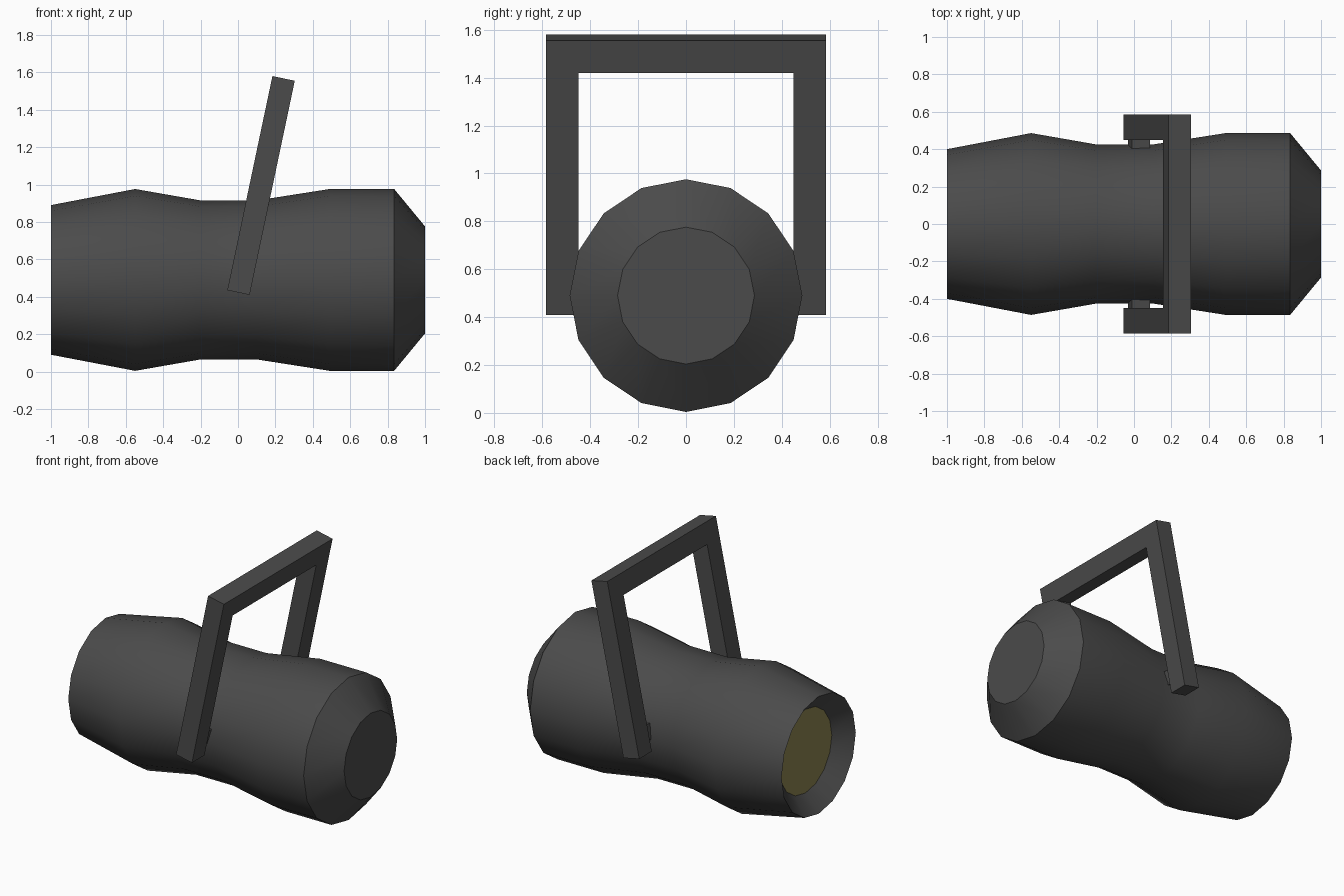
import bpy, bmesh, math
from mathutils import Matrix, Vector

if "Cube" in bpy.data.objects:
    bpy.data.objects.remove(bpy.data.objects["Cube"])

AXIS_Z, SIDES = 0.49, 16

def material(name, color):
    m = bpy.data.materials.new(name)
    m.diffuse_color = (*color, 1)
    m.use_nodes = True
    m.node_tree.nodes["Principled BSDF"].inputs["Base Color"].default_value = m.diffuse_color
    return m

dark = material("dark_metal", (0.07, 0.07, 0.07))
glass = material("lens_yellow", (0.26, 0.23, 0.08))

def finish(bm, name, mat):
    me = bpy.data.meshes.new(name)
    bm.to_mesh(me)
    bm.free()
    me.materials.append(mat)
    ob = bpy.data.objects.new(name, me)
    bpy.context.collection.objects.link(ob)
    return ob

def ring(bm, x, r):
    return [bm.verts.new((x, r * math.sin(2 * math.pi * i / SIDES),
                          AXIS_Z + r * math.cos(2 * math.pi * i / SIDES)))
            for i in range(SIDES)]

# Housing: lathed shell from the recessed reflector, over the rim, to the back cap
profile = [(-0.90, 0.285), (-1.0, 0.40), (-0.55, 0.486), (-0.20, 0.425),
           (0.10, 0.425), (0.49, 0.486), (0.835, 0.486), (1.0, 0.286)]
bm = bmesh.new()
rings = [ring(bm, x, r) for x, r in profile]
for a, b in zip(rings, rings[1:]):
    for i in range(SIDES):
        j = (i + 1) % SIDES
        bm.faces.new((a[i], a[j], b[j], b[i]))
cap = bm.faces.new(rings[-1])
bm.normal_update()
if cap.normal.x < 0:
    cap.normal_flip()
bmesh.ops.recalc_face_normals(bm, faces=bm.faces)
housing = finish(bm, "lamp_housing", dark)
bpy.context.view_layer.objects.active = housing
housing.select_set(True)
bpy.ops.object.shade_smooth_by_angle(angle=math.radians(30))

# Lens disc closing the reflector
bm = bmesh.new()
face = bm.faces.new(ring(bm, -0.90, 0.285))
bm.normal_update()
if face.normal.x > 0:
    face.normal_flip()
finish(bm, "lens", glass)

# Tilted frame for yoke and pivots: local z runs up the arms from their foot
tilt = Matrix.Translation((0.0025, 0, 0.4225)) @ Matrix.Rotation(math.radians(11.9), 4, 'Y')

# Yoke: U outline in local y/z, extruded through its thickness
W, IN, H, BAR, T = 0.585, 0.45, 1.17, 0.138, 0.122
outline = [(-W, 0), (-IN, 0), (-IN, H - BAR), (IN, H - BAR),
           (IN, 0), (W, 0), (W, H), (-W, H)]
bm = bmesh.new()
f = bm.faces.new([bm.verts.new((-T / 2, y, z)) for y, z in outline])
ext = bmesh.ops.extrude_face_region(bm, geom=[f])
bmesh.ops.translate(bm, vec=(T, 0, 0),
                    verts=[v for v in ext["geom"] if isinstance(v, bmesh.types.BMVert)])
bmesh.ops.recalc_face_normals(bm, faces=bm.faces)
bm.transform(tilt)
finish(bm, "yoke", dark)

# Pivot blocks joining the arms to the housing
for side, label in ((-1, "front"), (1, "back")):
    bm = bmesh.new()
    bmesh.ops.create_cube(bm, size=1)
    bm.transform(tilt @ Matrix.Translation((0, side * 0.425, 0.12))
                 @ Matrix.Diagonal((0.10, 0.07, 0.10, 1)))
    finish(bm, label + "_pivot", dark)
